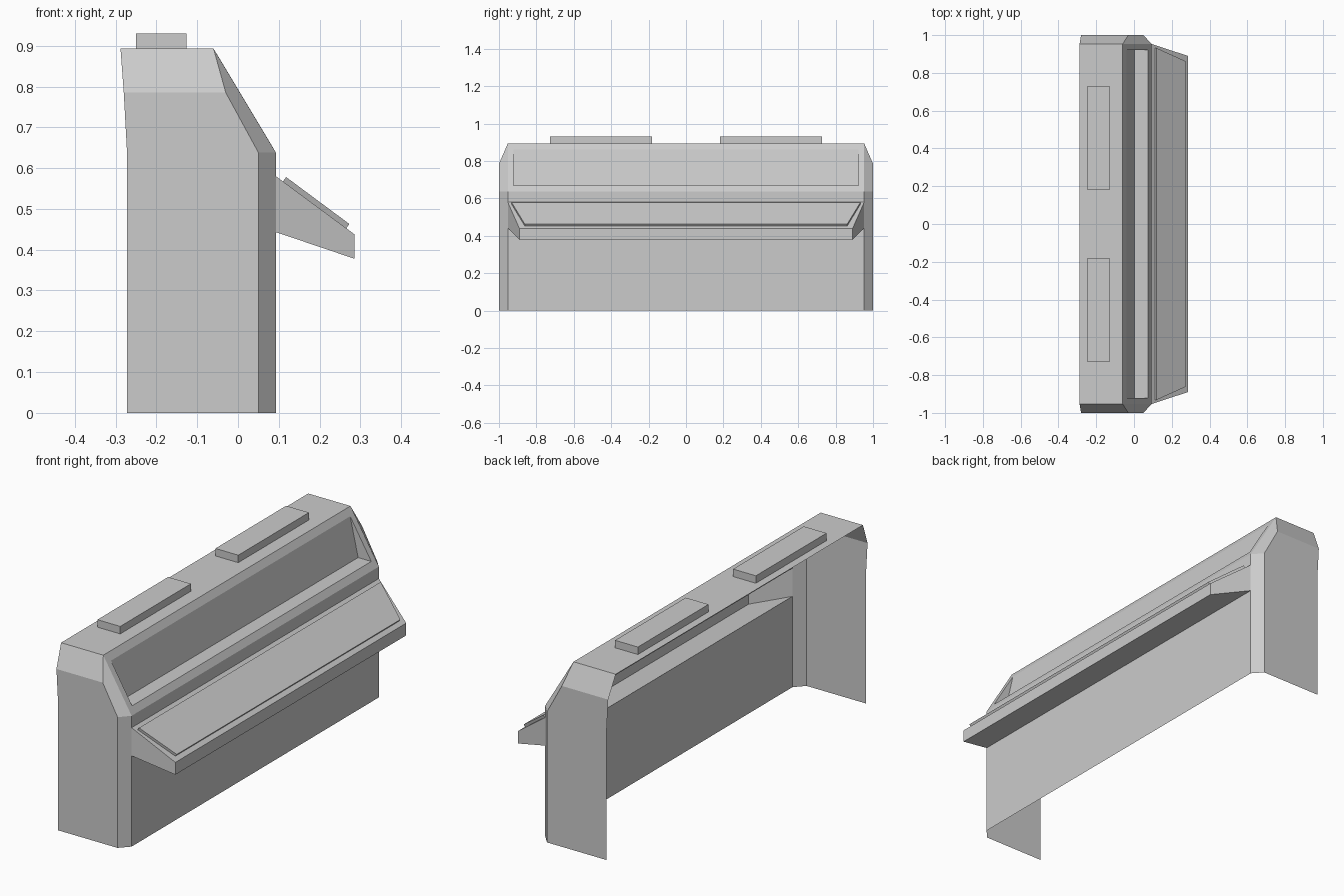
import bpy
import bmesh
from mathutils import Vector

cube = bpy.data.objects.get("Cube")
if cube:
    bpy.data.objects.remove(cube, do_unlink=True)

grey = bpy.data.materials.new("light_grey")
grey.use_nodes = True
colour = (0.6, 0.6, 0.6, 1)
grey.diffuse_color = colour
grey.node_tree.nodes["Principled BSDF"].inputs["Base Color"].default_value = colour


def finish(name, bm):
    """Weld a bmesh and turn it into an object."""
    bmesh.ops.remove_doubles(bm, verts=bm.verts, dist=0.0001)
    mesh = bpy.data.meshes.new(name)
    bm.to_mesh(mesh)
    bm.free()
    mesh.materials.append(grey)
    obj = bpy.data.objects.new(name, mesh)
    bpy.context.collection.objects.link(obj)
    return obj


def add_face(bm, points, facing):
    """Add one polygon, turned to look along facing."""
    face = bm.faces.new([bm.verts.new(p) for p in points])
    face.normal_update()
    if face.normal.dot(Vector(facing)) < 0:
        face.normal_flip()


def loft(name, profile):
    """Sheet across y through (x, z, half_width) stations."""
    bm = bmesh.new()
    rows = [[bm.verts.new((x, s * w, z)) for s in (-1, 1)] for x, z, w in profile]
    for a, b in zip(rows, rows[1:]):
        bm.faces.new((a[0], b[0], b[1], a[1]))
    return finish(name, bm)


def mirrored(name, polygons, facing):
    """Polygons at the +y end, repeated at the -y end."""
    bm = bmesh.new()
    for poly in polygons:
        add_face(bm, poly, facing)
    obj = finish(name, bm)
    obj.modifiers.new("Mirror", 'MIRROR').use_axis = (False, True, False)
    return obj


W = 0.953     # half width inside the end chamfers
S = 0.922     # half width of the screen recess
FRONT = 0.093
SILL = 0.638

# Key corners (x, z)
top_back, top_front = (-0.288, 0.893), (-0.06, 0.893)
rec_top, rec_back, rec_low = (-0.04, 0.86), (0.003, 0.67), (0.074, 0.67)
sill, tray_top, tray_low = (FRONT, SILL), (FRONT, 0.58), (FRONT, 0.443)
lip_top, lip_low = (0.285, 0.438), (0.285, 0.378)


def at(y, *pts):
    return [(x, y, z) for x, z in pts]


# Top, sloped face with screen recess, and strip above the tray
loft("upper_shell", [(*top_back, W), (*top_front, W), (*rec_top, S), (*rec_back, S),
                     (*rec_low, S), (*sill, W), (*tray_top, W)])
mirrored("screen_side_border",
         [at(W, top_front, sill) + at(S, rec_low, rec_top)], (1, 0, 1))
mirrored("screen_recess_end", [at(S, rec_top, rec_back, rec_low)], (0, -1, 0))

# Front wall below the tray
loft("front_wall", [(*tray_low, W), (FRONT, 0, W)])

# End walls with chamfered top, slope and front
side_back, side_front, side_sill = (-0.28, 0.785), (-0.03, 0.785), (0.05, SILL)
mirrored("end_wall", [
    at(1, (-0.272, 0), (0.05, 0), side_sill, side_front, side_back, (-0.272, SILL)),
    at(W, top_back, top_front) + at(1, side_front, side_back),
    at(W, top_front, sill) + at(1, side_sill, side_front),
    at(W, sill, (FRONT, 0)) + at(1, (0.05, 0), side_sill),
], (0, 1, 0))

# Hollow desk tray, narrowing towards its lip
TIP = 0.89
loft("desk_tray", [(*tray_top, W), (*lip_top, TIP), (*lip_low, TIP), (*tray_low, W)])
mirrored("desk_tray_end",
         [at(W, tray_low, tray_top) + at(TIP, lip_top, lip_low)], (0, 1, 0))

# Raised control panel on the tray
bm = bmesh.new()
base = [bm.verts.new((x, s * w, z)) for x, z, w, s in
        ((0.11, 0.567, 0.932, -1), (0.265, 0.452, 0.862, -1),
         (0.265, 0.452, 0.862, 1), (0.11, 0.567, 0.932, 1))]
lid = [bm.verts.new(v.co + Vector((0.008, 0, 0.011))) for v in base]
bm.faces.new(lid)
bm.faces.new(base[::-1])
for i in range(4):
    j = (i + 1) % 4
    bm.faces.new((base[i], base[j], lid[j], lid[i]))
finish("control_panel", bm)

# Two flat boxes on the top
for name, side in (("top_box_left", 1), ("top_box_right", -1)):
    bm = bmesh.new()
    bmesh.ops.create_cube(bm, size=1)
    bmesh.ops.scale(bm, vec=(0.123, 0.545, 0.037), verts=bm.verts)
    bmesh.ops.translate(bm, vec=(-0.188, side * 0.455, 0.911), verts=bm.verts)
    finish(name, bm)
